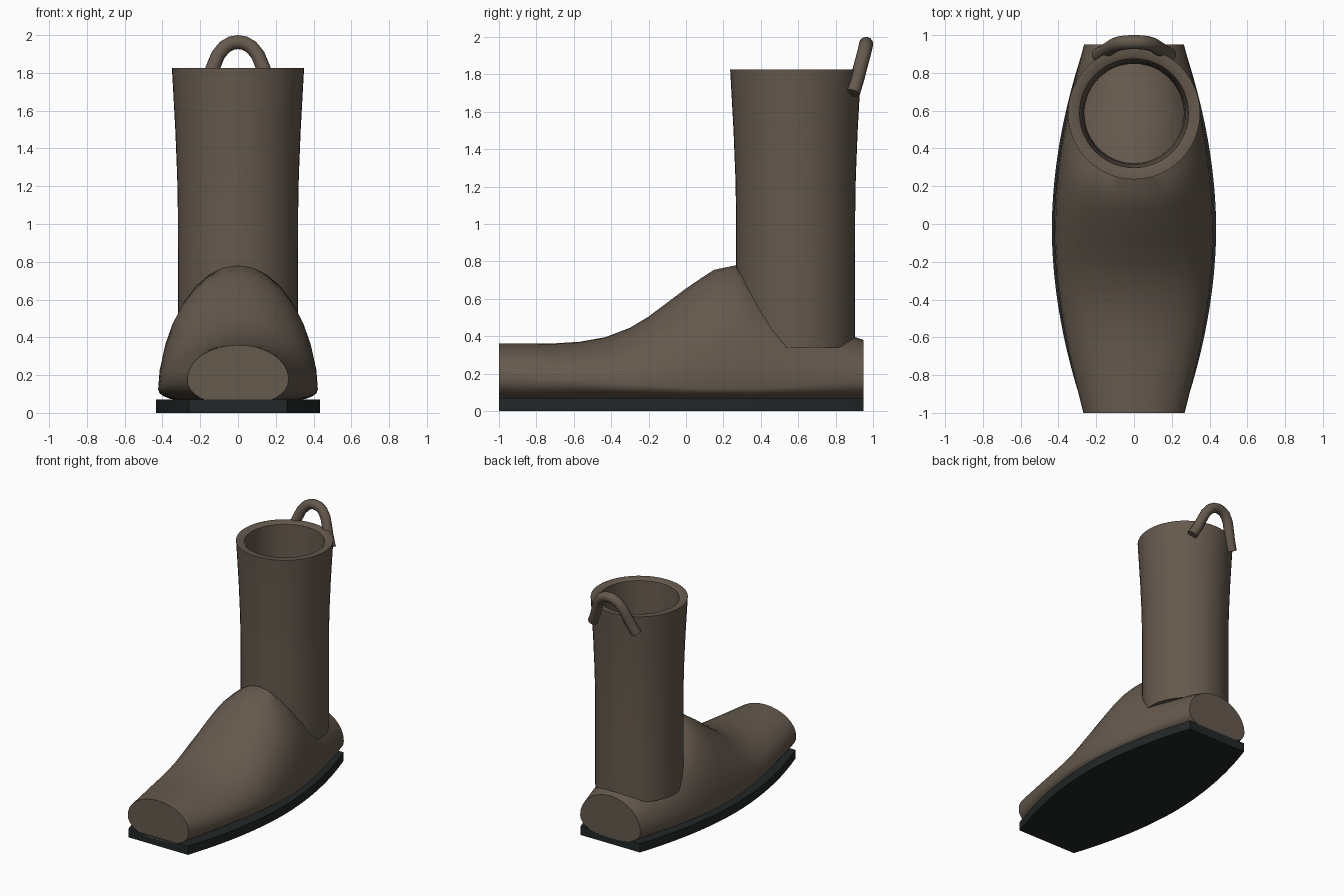
import bpy, bmesh, math
from mathutils import Vector

if "Cube" in bpy.data.objects:
    bpy.data.objects.remove(bpy.data.objects["Cube"])


def material(name, rgb):
    m = bpy.data.materials.new(name)
    m.diffuse_color = (*rgb, 1)
    m.use_nodes = True
    m.node_tree.nodes["Principled BSDF"].inputs["Base Color"].default_value = m.diffuse_color
    return m


leather = material("brown_leather", (0.13, 0.10, 0.075))
rubber = material("dark_rubber", (0.016, 0.02, 0.02))


def loft(name, rings, mat, caps=True):
    """Skin a list of equal-length closed rings."""
    bm = bmesh.new()
    loops = [[bm.verts.new(p) for p in r] for r in rings]
    n = len(loops[0])
    for a, b in zip(loops, loops[1:]):
        for i in range(n):
            bm.faces.new((a[i], a[(i + 1) % n], b[(i + 1) % n], b[i]))
    if caps:
        bm.faces.new(loops[0])
        bm.faces.new(loops[-1])
    bmesh.ops.recalc_face_normals(bm, faces=bm.faces[:])
    me = bpy.data.meshes.new(name)
    bm.to_mesh(me)
    bm.free()
    ob = bpy.data.objects.new(name, me)
    bpy.context.collection.objects.link(ob)
    me.materials.append(mat)
    return ob


def smooth(ob, angle=40):
    bpy.ops.object.select_all(action='DESELECT')
    ob.select_set(True)
    bpy.context.view_layer.objects.active = ob
    bpy.ops.object.shade_smooth_by_angle(angle=math.radians(angle))


def half_width(y):
    t = (y + 0.025) / 0.975
    return 0.26 + 0.175 * (1 - abs(t) ** 1.9)


# Sole: flat slab with bowed sides
ys = [-1 + 1.95 * i / 24 for i in range(25)]
outline = [(half_width(y), y) for y in ys] + [(-half_width(y), y) for y in reversed(ys)]
sole = loft("sole", [[(x, y, z) for x, y in outline] for z in (0, 0.07)], rubber)
smooth(sole)

# Foot upper: (y, top height, widest height) stations
stations = [(-1, .36, .18), (-.85, .36, .17), (-.7, .362, .165), (-.57, .37, .16),
            (-.43, .395, .15), (-.3, .445, .14), (-.2, .505, .135), (-.1, .58, .13),
            (0, .655, .125), (.08, .71, .12), (.15, .755, .12), (.27, .78, .12),
            (.36, .71, .12), (.46, .62, .125), (.58, .53, .13), (.7, .465, .14),
            (.83, .42, .15), (.95, .38, .16)]
rings = []
for y, top, mid in stations:
    w = half_width(y) - 0.012 * (1 - abs(y) ** 4) + 0.008 * abs(y) ** 4
    ring = []
    for i in range(32):
        a = math.tau * i / 32
        c, s = math.cos(a), math.sin(a)
        if s >= 0:
            ring.append((w * c, y, mid + (top - mid) * s))
        else:
            ring.append((w * math.copysign(abs(c) ** 0.8, c), y, mid - (mid - .045) * abs(s) ** 0.9))
    rings.append(ring)
smooth(loft("foot_upper", rings, leather))

# Shaft: hollow flared tube, outside profile then rounded rim and inside
profile = [(.318, .34), (.318, .8), (.319, 1.1), (.322, 1.25), (.332, 1.5), (.343, 1.7), (.35, 1.825),
           (.30, 1.825), (.288, 1.815), (.282, 1.7), (.272, 1.5), (.265, 1.2), (.262, .34), (.318, .34)]
shaft = loft("shaft", [[(r * math.cos(math.tau * i / 48), .586 + r * math.sin(math.tau * i / 48), z)
                        for i in range(48)] for r, z in profile], leather, caps=False)
bm = bmesh.new()
bm.from_mesh(shaft.data)
bmesh.ops.remove_doubles(bm, verts=bm.verts[:], dist=1e-4)
bmesh.ops.recalc_face_normals(bm, faces=bm.faces[:])
bm.to_mesh(shaft.data)
bm.free()
smooth(shaft)

# Pull loop: leaning arch of round cord at the back of the shaft
half = [(.19, .893, 1.70), (.155, .914, 1.77), (.128, .932, 1.84), (.105, .947, 1.895),
        (.07, .958, 1.938), (.036, .962, 1.957)]
path = [Vector(p) for p in half] + [Vector((0, .963, 1.963))]
path += [Vector((-x, y, z)) for x, y, z in reversed(half)]
plane_normal = Vector((0, .26, -.07)).normalized()
plane_normal = Vector((0, .263, -.07)).normalized()
rings = []
for i, p in enumerate(path):
    t = (path[min(i + 1, len(path) - 1)] - path[max(i - 1, 0)]).normalized()
    u = plane_normal.cross(t).normalized()
    v = t.cross(u)
    rings.append([p + .0375 * (u * math.cos(math.tau * k / 16) + v * math.sin(math.tau * k / 16))
                  for k in range(16)])
smooth(loft("pull_loop", rings, leather))
